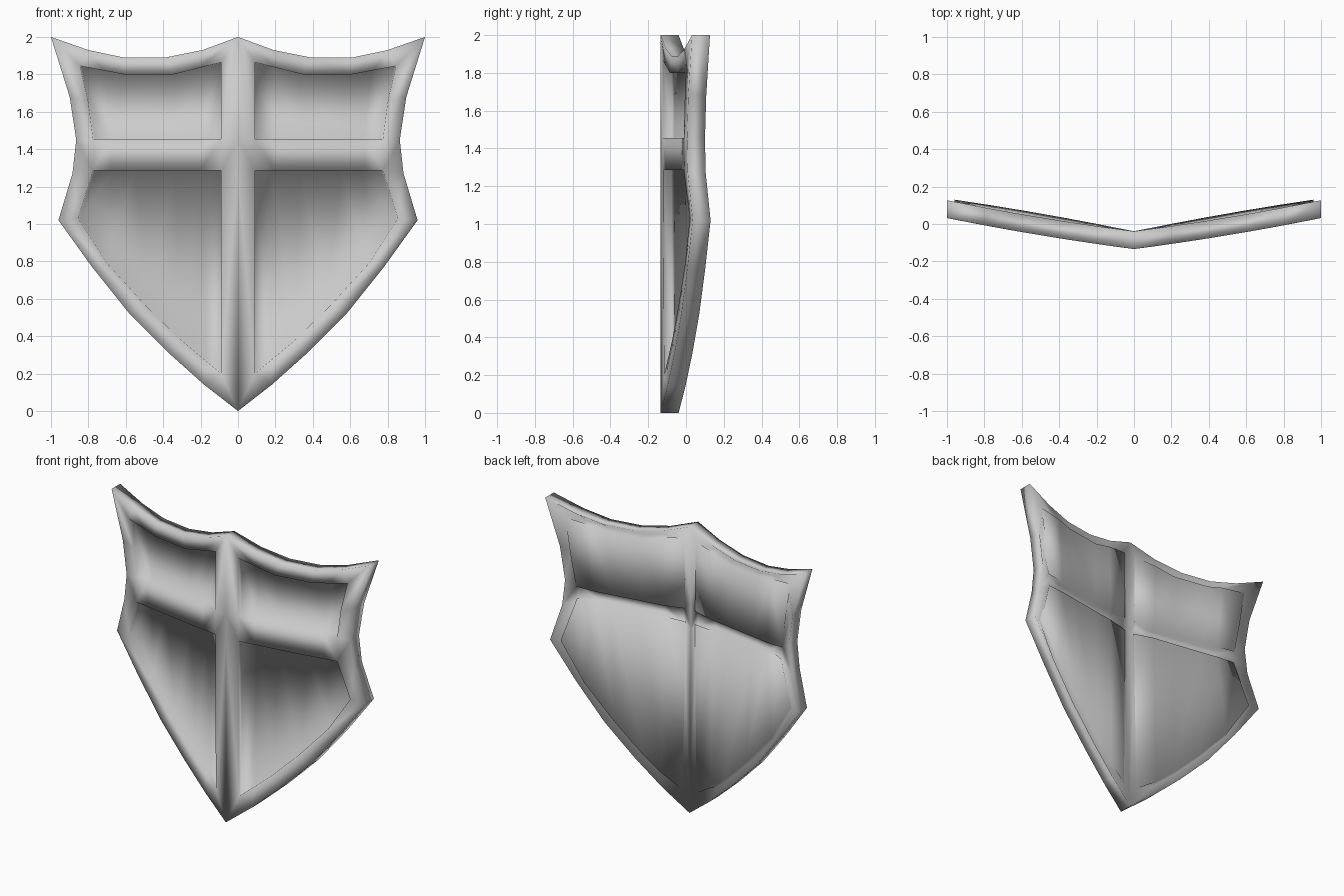
import bpy, bmesh
from mathutils import Vector

if "Cube" in bpy.data.objects:
    bpy.data.objects.remove(bpy.data.objects["Cube"])

THICK, RECESS = 0.095, 0.045

# Right half of the outline, and the matching inner edge of the rim (x, z)
outer = [(0, 2), (.19, 1.93), (.39, 1.89), (.61, 1.89), (.80, 1.93), (1, 2),
         (.90, 1.68), (.865, 1.45), (.885, 1.27), (.96, 1.02), (.78, .77),
         (.58, .52), (.37, .31), (.18, .14), (0, 0)]
inner = [(.09, 1.865), (.20, 1.837), (.345, 1.80), (.61, 1.80), (.72, 1.821), (.845, 1.845),
         (.80, 1.65), (.775, 1.455), (.775, 1.285), (.855, 1.03), (.70, .79),
         (.49, .56), (.31, .385), (.18, .275), (.09, .20)]
columns = (.09, .20, .345, .56, .68)  # splits along the crossbar


def depth(x, z):
    """Front surface of the bowed plate: slightly curved above, straighter below."""
    if z > 1.1:
        return -.134 + .13 * x + .036 * x * x
    return -.134 + .205 * x - .03 * x * x


bm = bmesh.new()
o, i, top, low, mid = [[bm.verts.new((x, depth(x, z), z)) for x, z in pts] for pts in (
    outer, inner, [(x, 1.455) for x in columns], [(x, 1.285) for x in columns],
    [(0, 1.455), (0, 1.285)])]
top.append(i[7])
low.append(i[8])

# Rim and cross bars of the front skin
for k in range(len(o) - 1):
    bm.faces.new((o[k], i[k], i[k + 1], o[k + 1]))
for quad in ((o[0], mid[0], top[0], i[0]), (mid[0], mid[1], low[0], top[0]),
             (mid[1], o[-1], i[-1], low[0])):
    bm.faces.new(quad)
upper, lower = [], []
for k in range(5):
    bm.faces.new((top[k], low[k], low[k + 1], top[k + 1]))
    # Panel strips above and below the crossbar
    extra = [i[6]] if k == 4 else []
    upper.append(bm.faces.new([i[k], top[k], top[k + 1]] + extra + [i[k + 1]]))
    lower.append(bm.faces.new((low[k], i[14 - k], i[13 - k], low[k + 1])))

# Press each panel inwards along its own normal
sunk_pos = set()
for panel in (upper, lower):
    n = Vector()
    for f in panel:
        f.normal_update()
        n += f.normal
    n.normalize()
    move = n * (RECESS if n.y > 0 else -RECESS)
    geom = bmesh.ops.extrude_face_region(bm, geom=panel)["geom"]
    verts = [g for g in geom if isinstance(g, bmesh.types.BMVert)]
    bmesh.ops.delete(bm, geom=[f for f in panel if f.is_valid], context='FACES')
    bmesh.ops.translate(bm, vec=move, verts=verts)
    sunk_pos |= {(round(abs(v.co.x), 4), round(v.co.z, 4), round(v.co.y, 4)) for v in verts}

# Mirror to the left half
bmesh.ops.mirror(bm, geom=bm.verts[:] + bm.edges[:] + bm.faces[:], axis='X', merge_dist=0.0005)
bmesh.ops.remove_doubles(bm, verts=bm.verts[:], dist=0.0005)
bmesh.ops.recalc_face_normals(bm, faces=bm.faces[:])
bm.normal_update()
tip = min(bm.verts, key=lambda v: v.co.z)
if tip.normal.y > 0:
    bmesh.ops.reverse_faces(bm, faces=bm.faces[:])
    bm.normal_update()

# Back skin: the pressed shape offset by the thickness, so panels bulge behind
skin = bm.faces[:]
rim_edges = [e for e in bm.edges if e.is_boundary]
rim = {v for e in rim_edges for v in e.verts}
back = {}
for v in bm.verts[:]:
    key = (round(abs(v.co.x), 4), round(v.co.z, 4), round(v.co.y, 4))
    if v in rim:
        off = Vector((0, THICK, 0))
    elif key in sunk_pos:
        off = -v.normal * THICK * .7
    else:
        off = -v.normal * THICK * .85
    back[v] = bm.verts.new(v.co + off)
for f in skin:
    bm.faces.new([back[v] for v in reversed(f.verts)])

# Outer edge wall
for e in rim_edges:
    loop = e.link_loops[0]
    a, b = loop.vert, loop.link_loop_next.vert
    bm.faces.new((b, a, back[a], back[b]))
for f in bm.faces:
    f.smooth = True

mesh = bpy.data.meshes.new("shield")
bm.to_mesh(mesh)
bm.free()
bpy.context.collection.objects.link(bpy.data.objects.new("shield", mesh))
